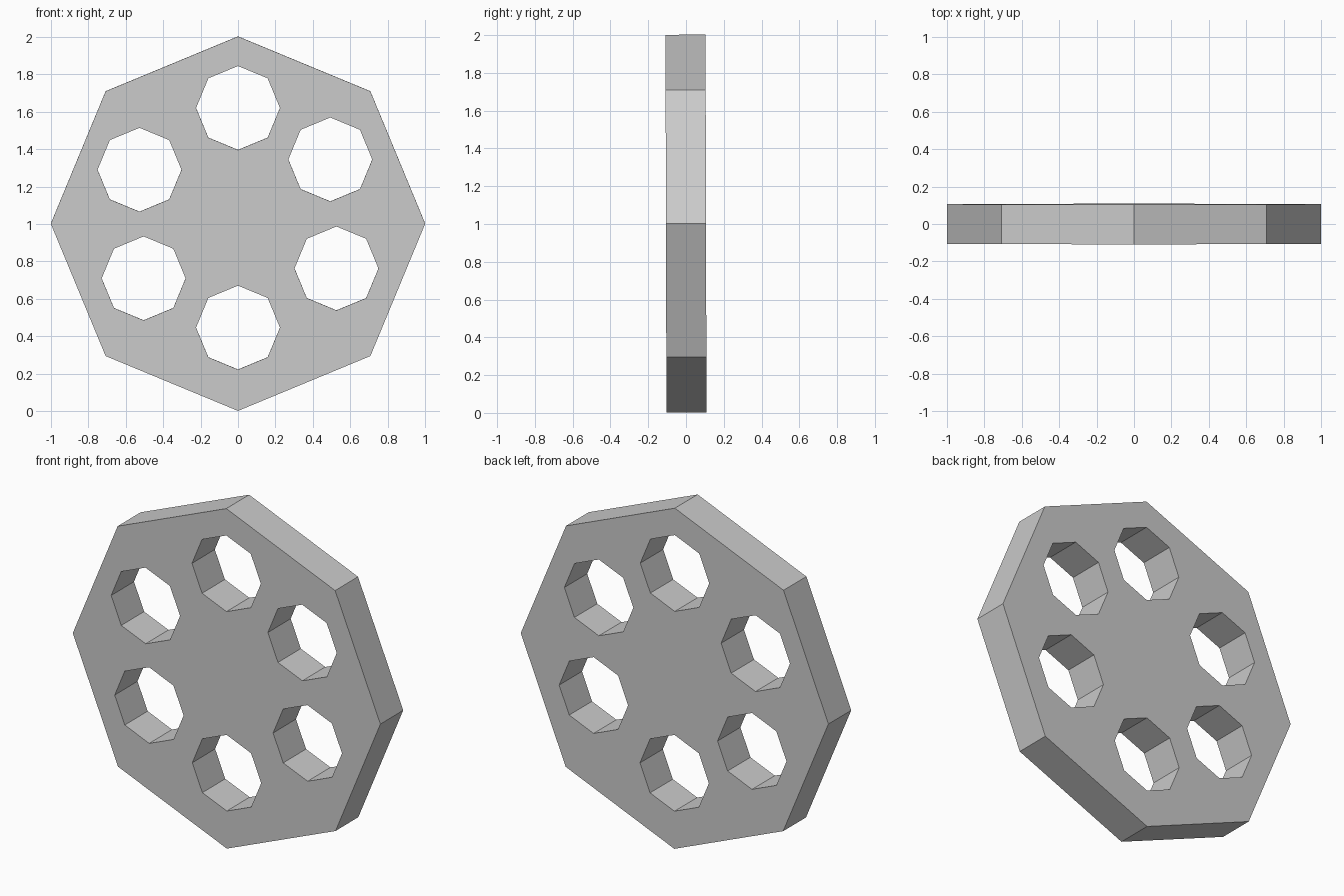
import bpy
from math import pi

if "Cube" in bpy.data.objects:
    bpy.data.objects.remove(bpy.data.objects["Cube"])

TILT = 0.0025  # the plate leans very slightly forward


def octagon(name, x, z, radius, depth):
    bpy.ops.mesh.primitive_cylinder_add(
        vertices=8, radius=radius, depth=depth,
        location=(x, -(z - 1.0) * TILT, z), rotation=(pi / 2 + TILT, 0, 0))
    ob = bpy.context.object
    ob.name = name
    return ob


# Octagonal plate
plate = octagon("plate", 0, 1.002, 1.0, 0.212)

# Six octagonal through holes, slightly unevenly spaced
holes = [(0, 1.62), (0.493, 1.345), (0.526, 0.763),
         (0, 0.447), (-0.504, 0.71), (-0.526, 1.29)]
for i, (x, z) in enumerate(holes):
    cutter = octagon(f"hole_cutter_{i + 1}", x, z, 0.224, 0.6)
    cut = plate.modifiers.new(f"hole_{i + 1}", 'BOOLEAN')
    cut.operation = 'DIFFERENCE'
    cut.solver = 'EXACT'
    cut.object = cutter
    cutter.hide_render = True
    cutter.hide_set(True)
